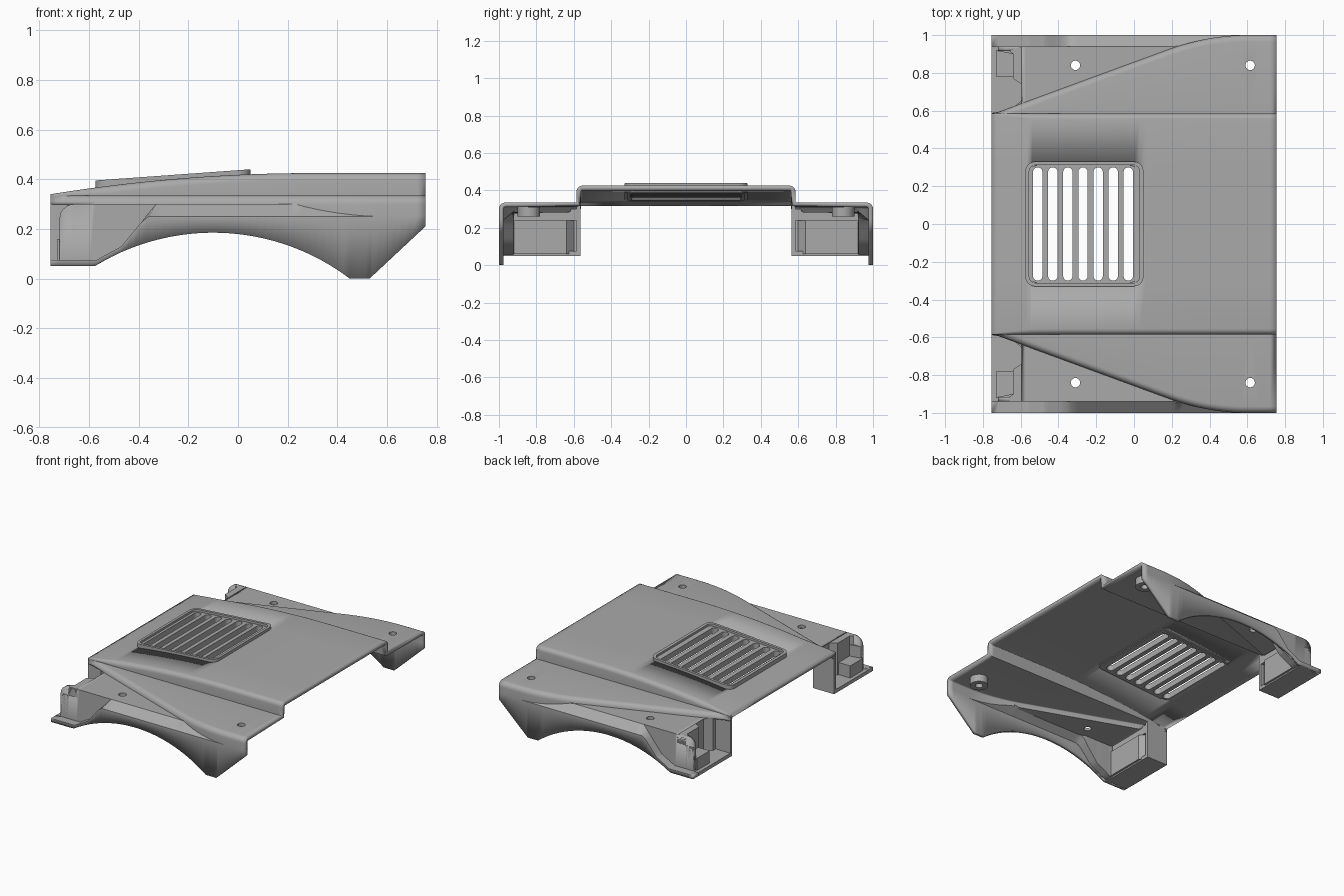
import bpy, bmesh, math

if "Cube" in bpy.data.objects:
    bpy.data.objects.remove(bpy.data.objects["Cube"])

grey = bpy.data.materials.new("panel grey")
grey.diffuse_color = (0.4, 0.4, 0.4, 1)
grey.use_nodes = True
grey.node_tree.nodes["Principled BSDF"].inputs["Base Color"].default_value = grey.diffuse_color


def finish(name, bm):
    me = bpy.data.meshes.new(name)
    bm.to_mesh(me)
    bm.free()
    ob = bpy.data.objects.new(name, me)
    bpy.context.collection.objects.link(ob)
    me.materials.append(grey)
    return ob


def smooth(ob):
    bpy.ops.object.select_all(action='DESELECT')
    bpy.context.view_layer.objects.active = ob
    ob.select_set(True)
    bpy.ops.object.shade_smooth_by_angle(angle=math.radians(32))


def prism(name, outline, top, bottom):
    """Closed prism; top and bottom are heights given as functions of x."""
    bm = bmesh.new()
    lo = [bm.verts.new((x, y, bottom(x))) for x, y in outline]
    hi = [bm.verts.new((x, y, top(x))) for x, y in outline]
    bm.faces.new(lo)
    bm.faces.new(hi)
    n = len(outline)
    for i in range(n):
        bm.faces.new((lo[i], lo[(i + 1) % n], hi[(i + 1) % n], hi[i]))
    bmesh.ops.recalc_face_normals(bm, faces=bm.faces)
    return finish(name, bm)


def pair(name, outline, z0, z1):
    for side, s in (("left", 1), ("right", -1)):
        prism(f"{side}_{name}", [(x, s * y) for x, y in outline], lambda x: z1, lambda x: z0)


def rect(x0, x1, y0, y1):
    return [(x0, y0), (x1, y0), (x1, y1), (x0, y1)]


# Curves that drive the body skin along x
def hood_z(x):
    return 0.425 - 0.085 * (max(0, 0.3 - x) / 1.055) ** 2


def ridge_y(x):
    if x < 0.2:
        return max(0.588, 0.6 + (x + 0.7) * 0.367)
    return 1 - 0.07 * (max(0, 0.6 - x) / 0.4) ** 2


def lip_z(x):
    keys = [(-0.755, 0.075), (-0.57, 0.075), (-0.47, 0.13), (-0.33, 0.3), (1, 0.3)]
    for (a, p), (b, q) in zip(keys, keys[1:]):
        if x <= b:
            return p + (q - p) * (x - a) / (b - a)


def bottom_z(x):
    if x < -0.575:
        return 0.05
    if x < 0.45:
        return max(0, 0.185 - 0.91 + math.sqrt(0.91 ** 2 - (x + 0.1) ** 2))
    return max(0, (x - 0.53) * 0.21 / 0.225)


def half_section(x):
    zh, d, r2 = hood_z(x), ridge_y(x), 0.035
    r1 = min(0.03, (zh - 0.335) * 0.8)
    p = [(0, zh), (0.31, zh)]
    for k in range(6):  # hood shoulder
        a = k * math.pi / 10
        p.append((0.585 - r1 + r1 * math.sin(a), zh - r1 + r1 * math.cos(a)))
    p.append((0.585, 0.335))
    for k in range(6):  # fender ridge
        a = k * math.pi / 10
        p.append((max(0.586, d - r2 + r2 * math.sin(a)), 0.3 + r2 * math.cos(a)))
    y = max(d, 0.94)
    top = 0.3 - (y - 0.94) / 0.06 * 0.05
    if x < -0.66:  # rounded front corner of the lamp pod
        top = 0.24 + math.sqrt(max(0, 0.06 ** 2 - (min(0.06, -0.66 - x)) ** 2))
    p += [(y, top), (y, min(top, lip_z(x))), (1, min(0.25, lip_z(x))), (1, bottom_z(x))]
    return p


# Body skin: hood, fenders and arched side walls
stations = {-0.755, -0.72, -0.715, -0.705, -0.69, -0.675, -0.66, -0.595, -0.575, -0.57, -0.55,
            -0.47, -0.33, 0.03, 0.2, 0.45, 0.53, 0.6, 0.755}
stations |= {round(-0.54 + 0.03 * i, 3) for i in range(43)}
stations = sorted(stations)
bm = bmesh.new()
rows = []
for x in stations:
    h = half_section(x)
    full = [(-y, z) for y, z in h[:0:-1]] + h
    rows.append([bm.verts.new((x, y, z)) for y, z in full])
mid = len(half_section(0)) - 1
for j in range(len(rows) - 1):
    xm = (stations[j] + stations[j + 1]) / 2
    for i in range(2 * mid):
        k = i - mid if i >= mid else mid - 1 - i
        vent = k == 0 and -0.55 < xm < 0.03
        pocket = k == 14 and xm < -0.595
        open_front = k == 15 and xm < -0.72
        if not (vent or pocket or open_front):
            bm.faces.new((rows[j][i], rows[j + 1][i], rows[j + 1][i + 1], rows[j][i + 1]))
bmesh.ops.remove_doubles(bm, verts=bm.verts, dist=0.0004)
bmesh.ops.delete(bm, geom=[v for v in bm.verts if not v.link_faces], context='VERTS')
skin = finish("body_skin", bm)
sol = skin.modifiers.new("thickness", 'SOLIDIFY')
sol.thickness, sol.offset = 0.025, -1

# Screw holes through the fenders
bm = bmesh.new()
for hx in (-0.31, 0.615):
    for hy in (-0.84, 0.84):
        g = bmesh.ops.create_cone(bm, cap_ends=True, segments=20, radius1=0.025, radius2=0.025, depth=0.4)
        bmesh.ops.translate(bm, verts=g["verts"], vec=(hx, hy, 0.3))
cutter = finish("screw_hole_cutter", bm)
cutter.hide_render = True
cutter.hide_set(True)
boo = skin.modifiers.new("holes", 'BOOLEAN')
boo.operation, boo.object, boo.solver = 'DIFFERENCE', cutter, 'EXACT'
smooth(skin)


# Rings: screw bosses and the vent frame
def ring(name, outer, inner, top, bottom):
    bm = bmesh.new()
    loops = [[bm.verts.new((x, y, f(x))) for x, y in o]
             for o, f in ((outer, bottom), (outer, top), (inner, top), (inner, bottom))]
    n = len(outer)
    for a in range(4):
        p, q = loops[a], loops[(a + 1) % 4]
        for i in range(n):
            bm.faces.new((p[i], p[(i + 1) % n], q[(i + 1) % n], q[i]))
    bmesh.ops.recalc_face_normals(bm, faces=bm.faces)
    smooth(finish(name, bm))


def round_rect(x0, x1, y0, y1, r):
    pts = []
    for c, (cx, cy) in enumerate(((x1 - r, y1 - r), (x0 + r, y1 - r), (x0 + r, y0 + r), (x1 - r, y0 + r))):
        for k in range(7):
            a = (c + k / 6) * math.pi / 2
            pts.append((cx + r * math.cos(a), cy + r * math.sin(a)))
    return pts


def circle(cx, cy, r):
    return [(cx + r * math.cos(a * math.pi / 14), cy + r * math.sin(a * math.pi / 14)) for a in range(28)]


for side, s in (("left", 1), ("right", -1)):
    ring(f"{side}_screw_boss", circle(0.615, s * 0.84, 0.06), circle(0.615, s * 0.84, 0.025),
         lambda x: 0.312, lambda x: 0.26)


def vent_z(x):
    return 0.395 + (x + 0.58) * 0.072


ring("vent_frame", round_rect(-0.575, 0.05, -0.33, 0.33, 0.05), round_rect(-0.555, 0.03, -0.312, 0.312, 0.035),
     vent_z, lambda x: vent_z(x) - 0.05)


# Vent grille: slats between round-ended slots
def slot_edge(c, s):
    up = [(c, 0.313), (c, 0.3)]
    up += [(c + s * 0.025 * math.sin(k * math.pi / 12), 0.275 + 0.025 * math.cos(k * math.pi / 12))
           for k in range(1, 7)]
    return up + [(x, -y) for x, y in reversed(up)]


slots = [-0.51 + 0.08 * k for k in range(7)]
for k in range(8):
    a = slot_edge(slots[k - 1], 1) if k else [(-0.558, 0.3), (-0.558, -0.3)]
    b = slot_edge(slots[k], -1) if k < 7 else [(0.033, 0.3), (0.033, -0.3)]
    prism(f"vent_slat_{k + 1}", a + b[::-1], lambda x: vent_z(x) - 0.015, lambda x: vent_z(x) - 0.055)

# Lamp pockets at the front corners
pair("pocket_floor", rect(-0.755, -0.59, 0.565, 0.99), 0.05, 0.075)
pair("pocket_inner_wall", rect(-0.755, -0.59, 0.565, 0.586), 0.05, 0.334)
pair("pocket_back_wall", [(-0.64, 0.586), (-0.64, 0.615), (-0.595, 0.655), (-0.595, 0.74), (-0.64, 0.77),
                          (-0.64, 0.9), (-0.72, 0.915), (-0.72, 0.94), (-0.66, 0.94), (-0.575, 0.92),
                          (-0.575, 0.64), (-0.615, 0.6), (-0.615, 0.586)], 0.06, 0.24)
pair("pocket_shelf", [(-0.64, 0.586), (-0.64, 0.615), (-0.595, 0.655), (-0.595, 0.74), (-0.64, 0.77),
                      (-0.64, 0.9), (-0.66, 0.915), (-0.66, 0.94), (-0.59, 0.94), (-0.59, 0.586)], 0.24, 0.3)
pair("pocket_step", rect(-0.73, -0.63, 0.78, 0.92), 0.07, 0.16)
